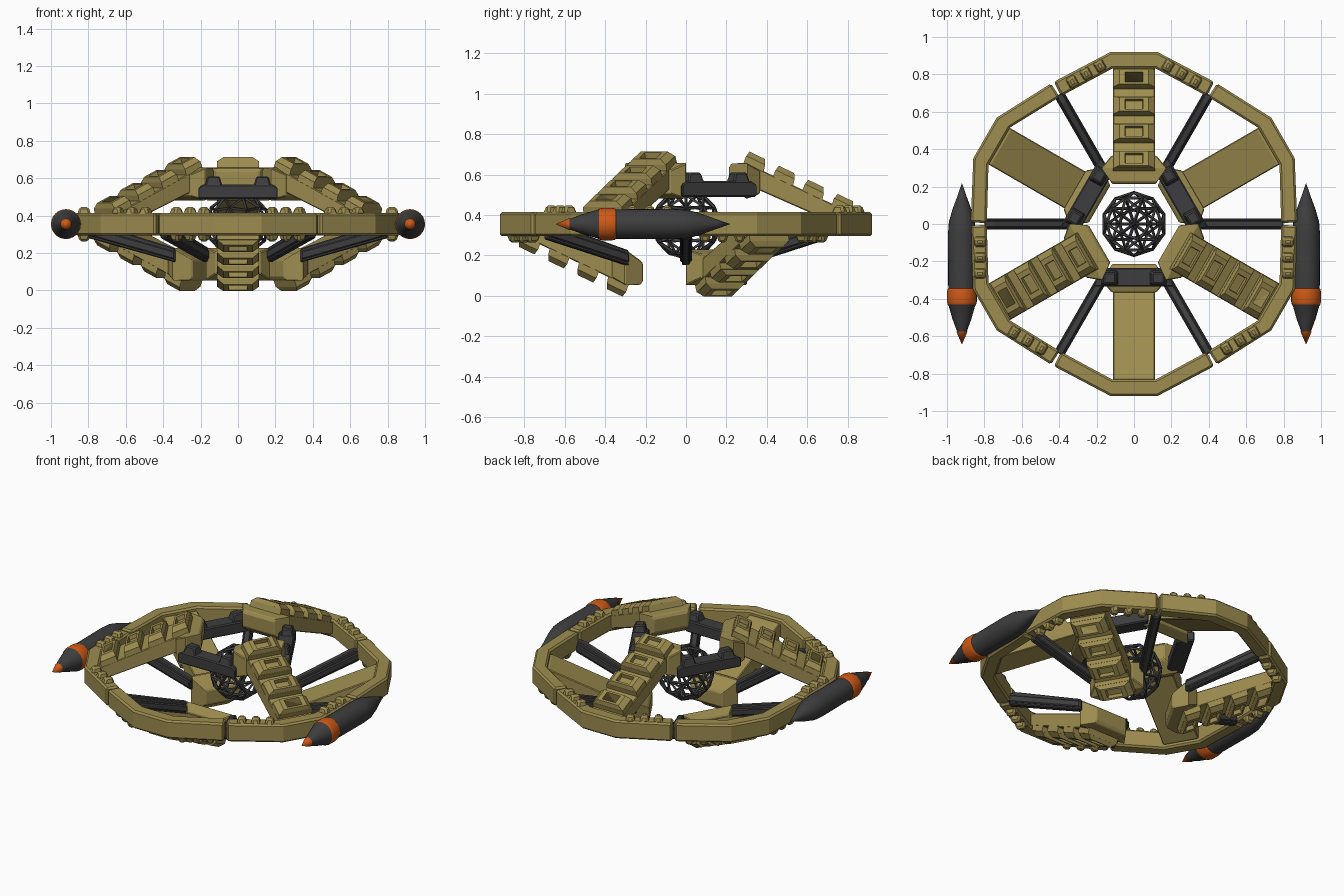
import bpy, bmesh, math
from mathutils import Matrix, Vector

if "Cube" in bpy.data.objects:
    bpy.data.objects.remove(bpy.data.objects["Cube"])

C = 0.355  # height of the ring's mid plane


def mat(name, col):
    m = bpy.data.materials.new(name)
    m.diffuse_color = (*col, 1)
    m.use_nodes = True
    m.node_tree.nodes["Principled BSDF"].inputs["Base Color"].default_value = m.diffuse_color
    return m


OLIVE = mat("olive_armour", (0.34, 0.265, 0.08))
DARK = mat("dark_grey", (0.048, 0.048, 0.05))
ORANGE = mat("orange", (0.62, 0.10, 0.008))


def loft(bm, low, high):
    """Closed solid between two loops; returns the top face."""
    a = [bm.verts.new(p) for p in low]
    b = [bm.verts.new(p) for p in high]
    n = len(a)
    bm.faces.new(a[::-1])
    top = bm.faces.new(b)
    for i in range(n):
        bm.faces.new((a[i], a[(i + 1) % n], b[(i + 1) % n], b[i]))
    return top


def hull(bm, pts):
    vs = [bm.verts.new(p) for p in pts]
    bmesh.ops.convex_hull(bm, input=vs)


def across(bm, prof, w):
    """Side profile (r, z) extruded across x."""
    return loft(bm, [(-w, r, z) for r, z in prof], [(w, r, z) for r, z in prof])


def finish(bm, name, material, matrix, bevel=0.0):
    bmesh.ops.dissolve_limit(bm, angle_limit=0.01, verts=bm.verts, edges=bm.edges)
    bmesh.ops.recalc_face_normals(bm, faces=bm.faces)
    me = bpy.data.meshes.new(name)
    bm.to_mesh(me)
    bm.free()
    me.materials.append(material)
    ob = bpy.data.objects.new(name, me)
    bpy.context.collection.objects.link(ob)
    ob.matrix_world = matrix
    if bevel:
        md = ob.modifiers.new("bevel", 'BEVEL')
        md.width = bevel
        md.segments = 1
        md.limit_method = 'ANGLE'
        md.angle_limit = math.radians(35)
    return ob


def turn(deg, flip=False):
    m = Matrix.Translation((0, 0, C)) @ Matrix.Rotation(math.radians(deg), 4, 'Z')
    return m @ Matrix.Rotation(math.pi, 4, 'Y') if flip else m


def ring_section():
    bm = bmesh.new()
    right = [(0.115, 0.832), (0.389, 0.684), (0.429, 0.760), (0.125, 0.92)]
    plan = right + [(-x, y) for x, y in right[::-1]]
    loft(bm, [(x, y, -0.06) for x, y in plan], [(x, y, 0.06) for x, y in plan])
    # small ribs along the ring beside the arm
    along = Vector((0.866, -0.5, 0))
    out = Vector((0.5, 0.866, 0))
    for s in (-1, 1):
        for k in range(3):
            c = out * 0.823 - along * (0.265 - 0.085 * k)
            loops = []
            for h, l, wi in ((0.05, 0.030, 0.037), (0.092, 0.018, 0.024)):
                q = [c + along * l * i + out * wi * j for i, j in ((-1, -1), (1, -1), (1, 1), (-1, 1))]
                loops.append([(s * p.x, p.y, h) for p in q])
            loft(bm, *loops)
    return bm


def arm_section():
    bm = bmesh.new()
    # sloping slab
    across(bm, [(0.30, 0.195), (0.82, -0.035), (0.88, -0.03), (0.88, 0.025), (0.30, 0.302)], 0.113)
    # wide head at the hub
    hull(bm, [(s * w, r, z) for s in (-1, 1) for r, w, zs in
              ((0.213, 0.115, (0.195, 0.28)), (0.225, 0.122, (0.18, 0.30)),
               (0.30, 0.175, (0.125, 0.302)), (0.365, 0.12, (0.15, 0.265))) for z in zs])
    return bm


def arm_pads():
    # four raised pads, each with a sunken slot
    bm = bmesh.new()
    for k in range(4):
        r0 = 0.352 + 0.145 * k

        def loop(w, l, off):
            return [(x * w, r0 + y * l + off * 0.3, 0.340 - 0.48 * (r0 + y * l - 0.352) + off)
                    for x, y in ((-1, -1), (1, -1), (1, 1), (-1, 1))]
        loft(bm, loop(0.113, 0.050, -0.075), loop(0.111, 0.047, -0.025))
        top = loft(bm, loop(0.109, 0.046, -0.025), loop(0.078, 0.038, 0.0))
        bm.normal_update()
        bmesh.ops.inset_region(bm, faces=[top], thickness=0.018)
        cx = top.calc_center_median()
        for v in top.verts:
            v.co.x = cx.x + (v.co.x - cx.x) * 0.75
        bmesh.ops.inset_region(bm, faces=[top], thickness=0.004, depth=0)
        for v in top.verts:
            v.co.z -= 0.03
            v.co.y -= 0.01
    return bm


# six ring sections with arms, alternately rising and dropping
for i in range(6):
    low = i % 2 == 1
    side = "lower" if low else "upper"
    m = turn(60 * i, low)
    finish(ring_section(), f"ring_section_{i}", OLIVE, m, 0.011)
    finish(arm_section(), f"{side}_arm_{i}", OLIVE, m, 0.007)
    finish(arm_pads(), f"{side}_arm_pads_{i}", OLIVE, m)

# six dark struts sloping down from the ring joints
for i in range(6):
    bm = bmesh.new()
    across(bm, [(0.335, -0.205), (0.80, -0.075), (0.80, 0.0), (0.75, 0.0), (0.335, -0.13)], 0.020)
    across(bm, [(0.34, -0.19), (0.80, -0.06), (0.80, -0.015), (0.34, -0.145)], 0.029)
    finish(bm, f"strut_{i}", DARK, turn(60 * i + 30), 0.006)

# three dark bars bridging the upper heads
for i in range(3):
    bm = bmesh.new()
    prof = [(-0.215, 0.135), (0.215, 0.135), (0.215, 0.195), (0.185, 0.212), (-0.185, 0.212), (-0.215, 0.195)]
    loft(bm, [(x * 0.8, 0.235, z) for x, z in prof], [(x, 0.335, z) for x, z in prof])
    for s in (-1, 1):
        loops = [[(s * 0.13 + x * w, 0.29 + y * w * 0.9, z) for x, y in ((-1, -1), (1, -1), (1, 1), (-1, 1))]
                 for w, z in ((0.048, 0.20), (0.032, 0.255))]
        loft(bm, *loops)
    finish(bm, f"hub_bar_{i}", DARK, turn(60 + 120 * i), 0.007)

# wire cage and its core
bm = bmesh.new()
bmesh.ops.create_icosphere(bm, subdivisions=2, radius=0.168)
cage = finish(bm, "wire_cage", DARK, turn(0))
w = cage.modifiers.new("wire", 'WIREFRAME')
w.thickness = 0.017
bm = bmesh.new()
bmesh.ops.create_icosphere(bm, subdivisions=1, radius=0.02)
finish(bm, "cage_core", ORANGE, turn(0))

# pods at both sides, turned from one profile (y, radius)
PROF = [(0.22, 0.0), (0.15, 0.024), (0.08, 0.050), (0.01, 0.070), (-0.06, 0.075), (-0.345, 0.073),
        (-0.35, 0.077), (-0.365, 0.080), (-0.415, 0.080), (-0.43, 0.076), (-0.44, 0.070),
        (-0.51, 0.050), (-0.575, 0.026), (-0.575, 0.030), (-0.645, 0.0)]
N = 24
for s, nm in ((-1, "left_pod"), (1, "right_pod")):
    bm = bmesh.new()
    rings = []
    for y, r in PROF:
        if r == 0:
            rings.append([bm.verts.new((0, y, 0))] * N)
        else:
            rings.append([bm.verts.new((r * math.cos(2 * math.pi * k / N), y, r * math.sin(2 * math.pi * k / N)))
                          for k in range(N)])
    for a, b in zip(rings, rings[1:]):
        for k in range(N):
            j = (k + 1) % N
            bm.faces.new(list(dict.fromkeys((a[k], a[j], b[j], b[k]))))
    pod = finish(bm, nm, DARK, Matrix.Translation((s * 0.92, 0, C)))
    pod.data.materials.append(ORANGE)
    for p in pod.data.polygons:
        y = p.center.y
        p.material_index = 1 if -0.435 < y < -0.346 or y < -0.574 else 0
    bpy.ops.object.select_all(action='DESELECT')
    pod.select_set(True)
    bpy.context.view_layer.objects.active = pod
    bpy.ops.object.shade_smooth_by_angle(angle=math.radians(20))
